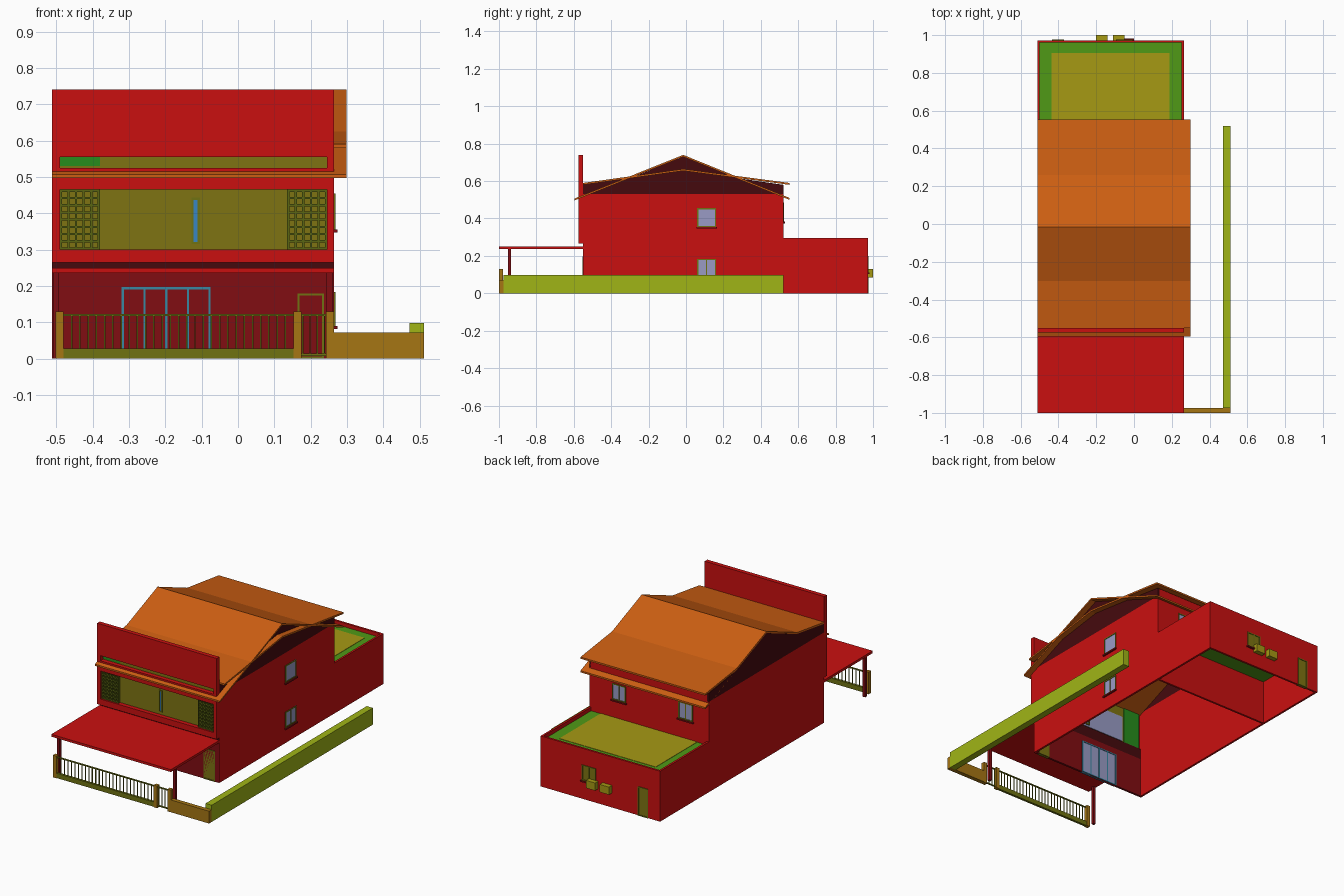
import bpy, bmesh

if "Cube" in bpy.data.objects:
    bpy.data.objects.remove(bpy.data.objects["Cube"])

def mat(name, rgb):
    m = bpy.data.materials.new(name)
    m.diffuse_color = (*rgb, 1)
    m.use_nodes = True
    m.node_tree.nodes["Principled BSDF"].inputs["Base Color"].default_value = m.diffuse_color
    return m

RED = mat("red_wall", (0.59, 0.005, 0.005))
SHADE = mat("shaded_red_wall", (0.22, 0.004, 0.006))
DARK = mat("dark_gable", (0.06, 0.003, 0.004))
ORANGE = mat("orange_roof", (0.61, 0.114, 0.006))
OLIVE = mat("olive_panel", (0.21, 0.175, 0.006))
TRIM = mat("olive_trim", (0.16, 0.17, 0.006))
LIME = mat("lime_wall", (0.35, 0.46, 0.008))
YELLOW = mat("yellow_roof", (0.38, 0.32, 0.007))
EDGE = mat("green_roof_edge", (0.08, 0.32, 0.008))
GOLD = mat("gold_masonry", (0.38, 0.18, 0.007))
LATTICE = mat("lattice", (0.10, 0.13, 0.006))
GREEN = mat("green", (0.02, 0.27, 0.012))
TEAL = mat("teal_frame", (0.04, 0.25, 0.36))
BLUE = mat("blue_glass", (0.04, 0.24, 0.55))
GLASS = mat("glass", (0.32, 0.33, 0.56))

def finish(name, bm, m):
    bmesh.ops.recalc_face_normals(bm, faces=bm.faces)
    me = bpy.data.meshes.new(name)
    bm.to_mesh(me)
    bm.free()
    me.materials.append(m)
    ob = bpy.data.objects.new(name, me)
    bpy.context.collection.objects.link(ob)
    return ob

def boxes(name, m, *items):
    """Each item is x0, x1, y0, y1, z0, z1."""
    bm = bmesh.new()
    for x0, x1, y0, y1, z0, z1 in items:
        vs = bmesh.ops.create_cube(bm, size=1)["verts"]
        for v in vs:
            v.co.x = x1 if v.co.x > 0 else x0
            v.co.y = y1 if v.co.y > 0 else y0
            v.co.z = z1 if v.co.z > 0 else z0
    return finish(name, bm, m)

def prism(name, m, pts, x0, x1):
    """Extrude a (y, z) outline along x."""
    bm = bmesh.new()
    f = bm.faces.new([bm.verts.new((x0, y, z)) for y, z in pts])
    r = bmesh.ops.extrude_face_region(bm, geom=[f])
    for v in r["geom"]:
        if isinstance(v, bmesh.types.BMVert):
            v.co.x = x1
    return finish(name, bm, m)

def opening(name, axis, wall, out, u0, u1, z0, z1, panes=2, fill=GLASS, sill=True, frame=TRIM):
    """Framed window or door through a wall facing out (+1/-1) on axis."""
    def b(a0, a1, h0, h1, d0, d1):
        d = sorted((wall + out * d0, wall + out * d1))
        return (*d, a0, a1, h0, h1) if axis == "x" else (a0, a1, *d, h0, h1)
    t = 0.006
    bars = [b(u0, u1, z1 - t, z1, -.016, .004), b(u0, u1, z0, z0 + t, -.016, .004)]
    for i in range(panes + 1):
        c = u0 + t / 2 + (u1 - u0 - t) * i / panes
        bars.append(b(c - t / 2, c + t / 2, z0, z1, -.016, .004))
    boxes(name + "_frame", frame, *bars)
    if sill:
        boxes(name + "_sill", SHADE, b(u0 - .005, u1 + .005, z0 - .008, z0, -.005, .01))
    boxes(name + "_panel", fill, b(u0, u1, z0, z1, -.013, .001))

L, R = -0.512, 0.264
F, B = -0.55, 0.52
T = 0.012

# Main house shell with shaded gables above eaves level
gable = [(F, .53), (B, .53), (B, .58), (.265, .617), (-.015, .73), (-.295, .617), (F, .58)]
for side, x in (("right", R - T), ("left", L)):
    boxes(side + "_wall", RED, (x, x + T, F, B, 0, .53))
    prism(side + "_gable", DARK, gable, x, x + T)
boxes("front_wall", SHADE, (L + .001, R - .001, F - .001, F + T, 0, .236))
boxes("front_wall_top", DARK, (L + .001, R - .001, F - .001, F + T, .236, .30))
boxes("back_wall", RED, (L, R, B - T, B, 0, .58))

# Two crossing gable roofs
for name, ye0, ze0, zr, ye1, ze1 in (("steep_roof", -.595, .497, .73, .553, .50),
                                     ("shallow_roof", -.55, .58, .655, .553, .58)):
    t = .01
    prism(name, ORANGE, [(ye0, ze0), (-.015, zr), (ye1, ze1), (ye1, ze1 + t),
                         (-.015, zr + t), (ye0, ze0 + t)], L, .298)

# Tall front facade with balcony opening and slot
boxes("front_facade", RED,
      (L, R, -.575, F, .265, .30), (L, R, -.575, F, .465, .525),
      (L, R, -.575, F, .555, .74),
      (L, -.49, -.575, F, .30, .555), (.245, R, -.575, F, .30, .555))

# Balcony infill, glazing bar, inner glazing and side lattices
boxes("balcony_panel", OLIVE, (-.49, .245, F, F + .006, .30, .56))
boxes("balcony_inner_glass", GLASS, (-.37, .125, F + .006, F + .009, .305, .46))
boxes("balcony_inner_lattice", GREEN, (-.49, -.38, F + .006, F + .009, .30, .56),
      (.135, .245, F + .006, F + .009, .30, .465))
opening("balcony_window", "y", F, -1, -.128, -.105, .315, .443, 1, BLUE, False)
lat = []
for x0, x1 in ((-.49, -.38), (.135, .245)):
    for i in range(6):
        c = x0 + .003 + (x1 - x0 - .006) * i / 5
        lat.append((c - .003, c + .003, -.566, F, .30, .465))
    for i in range(9):
        c = .303 + .159 * i / 8
        lat.append((x0, x1, -.566, F, c - .003, c + .003))
boxes("balcony_lattice", LATTICE, *lat)
boxes("slot_lattice", GREEN, (-.49, -.38, -.554, F, .53, .555))

# Porch roof and posts
boxes("porch_roof", RED, (L, R, -1, F, .236, .25))
boxes("porch_posts", SHADE, *[(x, x + .016, -.952, -.936, 0, .236) for x in (-.508, .244)])

# Rear extension with sunken flat roof and green margin
boxes("extension_walls", RED, (L, L + T, B, .972, 0, .296), (R - T, R, B, .972, 0, .296),
      (L, R, .972 - T, .972, 0, .296))
boxes("extension_roof_margin", EDGE, (L + T, R - T, B, .96, .262, .274))
boxes("extension_roof", YELLOW, (L + .075, R - .075, B, .905, .27, .276))

# Windows and doors
opening("patio_window", "y", F, -1, -.32, -.075, 0, .197, 4, sill=False, frame=TEAL)
opening("front_door", "y", F, -1, .163, .237, 0, .18, 1, OLIVE, False)
opening("side_upper_window", "x", R, 1, .06, .16, .355, .455, 1)
opening("side_lower_window", "x", R, 1, .06, .16, .09, .183)
opening("rear_upper_window_a", "y", B, 1, .025, .115, .38, .475)
opening("rear_upper_window_b", "y", B, 1, -.41, -.315, .385, .485)
opening("rear_lower_window", "y", .972, 1, -.095, -.005, .11, .20, 2, OLIVE)
opening("rear_door", "y", .972, 1, -.435, -.37, 0, .17, 1, OLIVE, False)

# Rear wall units
boxes("wall_units", YELLOW, (-.20, -.14, .972, 1, .085, .13), (-.11, -.05, .972, 1, .085, .13))

# Front fence: pillars, plinth, rails and bars
boxes("fence_pillars", GOLD, *[(x, x + .022, -1, -.978, 0, .13) for x in (-.502, .153, .242)])
boxes("fence_plinth", TRIM, (-.48, .153, -.996, -.982, 0, .028))
n = 28
bars = [(-.48, .153, -.993, -.985, .117, .123), (.175, .242, -.993, -.985, .117, .123),
        (.175, .242, -.993, -.985, .008, .014)]
for i in range(1, n):
    c = -.48 + .633 * i / n
    bars.append((c - .002, c + .002, -.991, -.987, .028, .12))
for i in range(4):
    c = .178 + .06 * i / 3
    bars.append((c - .002, c + .002, -.991, -.987, .008, .12))
boxes("fence_railing", TRIM, *bars)

# Boundary walls
boxes("front_boundary_wall", GOLD, (R, .512, -1, -.975, 0, .072))
boxes("side_boundary_wall", LIME, (.472, .512, -.975, .52, 0, .098))
